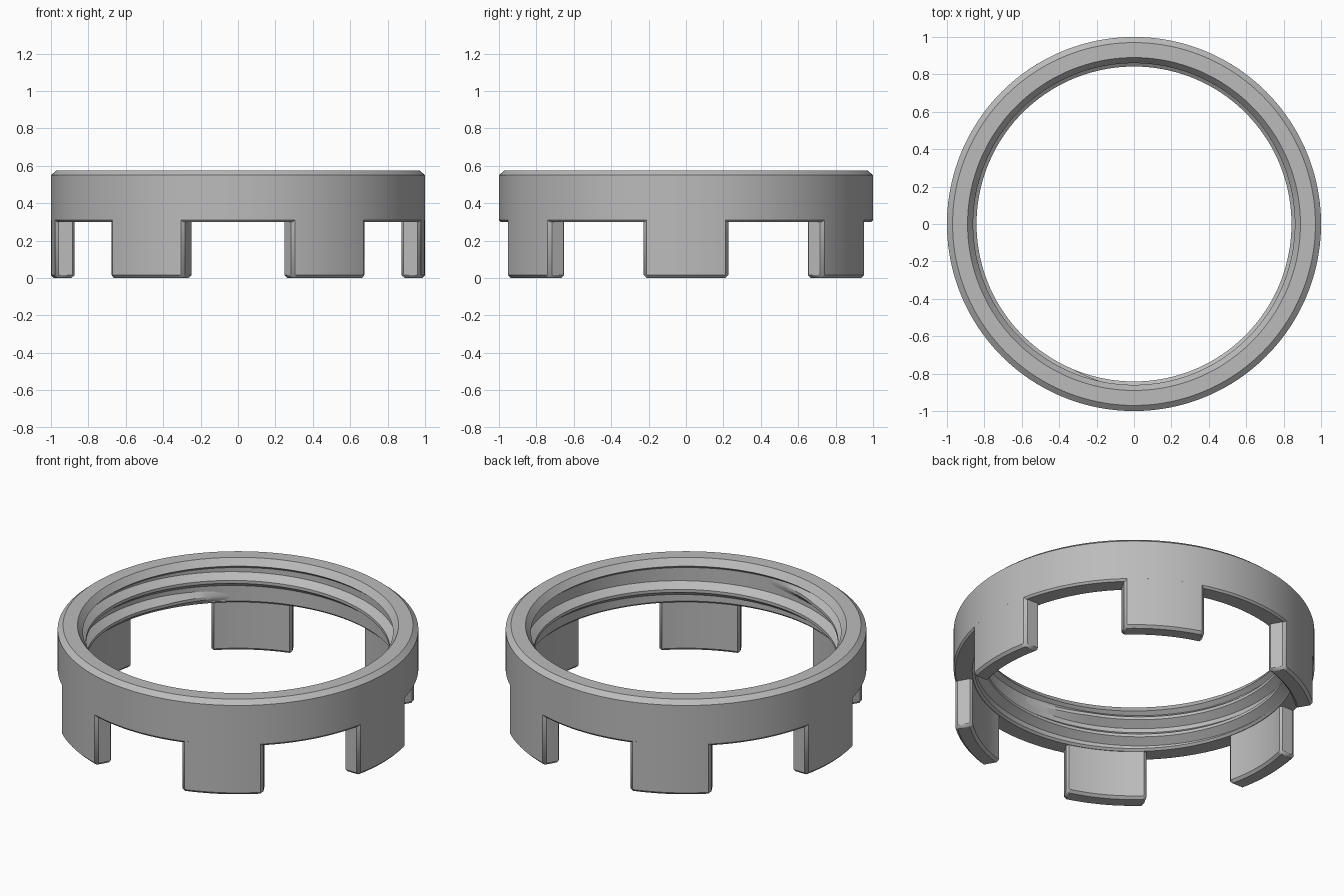
import bpy, bmesh, math

if "Cube" in bpy.data.objects:
    bpy.data.objects.remove(bpy.data.objects["Cube"])

grey = bpy.data.materials.new("plain grey")
grey.diffuse_color = (0.5, 0.5, 0.5, 1)
grey.use_nodes = True
grey.node_tree.nodes["Principled BSDF"].inputs["Base Color"].default_value = grey.diffuse_color


def finish(bm, name):
    bmesh.ops.recalc_face_normals(bm, faces=bm.faces)
    mesh = bpy.data.meshes.new(name)
    bm.to_mesh(mesh)
    bm.free()
    mesh.materials.append(grey)
    ob = bpy.data.objects.new(name, mesh)
    bpy.context.collection.objects.link(ob)
    return ob


def smooth(ob):
    bpy.ops.object.select_all(action='DESELECT')
    ob.select_set(True)
    bpy.context.view_layer.objects.active = ob
    bpy.ops.object.shade_smooth_by_angle(angle=math.radians(25))


def sweep(bm, sections, closed):
    """Skin a list of closed (x, y, z) sections."""
    rows = [[bm.verts.new(p) for p in s] for s in sections]
    n = len(rows[0])
    for i in range(len(rows) if closed else len(rows) - 1):
        a, b = rows[i], rows[(i + 1) % len(rows)]
        for j in range(n):
            k = (j + 1) % n
            bm.faces.new((a[j], a[k], b[k], b[j]))
    if not closed:
        bm.faces.new(rows[0])
        bm.faces.new(rows[-1])


def polar(r, t, z):
    return (r * math.cos(t), r * math.sin(t), z)


# Collar: lathed band with chamfered rims and a lipped bore
profile = [(0.99, 0.298), (1.0, 0.31), (1.0, 0.55), (0.97, 0.575),
           (0.89, 0.575), (0.86, 0.535), (0.885, 0.515), (0.885, 0.31),
           (0.897, 0.298)]
SEG = 192
bm = bmesh.new()
sweep(bm, [[polar(r, math.tau * i / SEG, z) for r, z in profile]
           for i in range(SEG)], True)
smooth(finish(bm, "collar"))

# Internal screw thread: helical ridge that fades out at both ends
PITCH, Z0, Z1 = 0.11, 0.338, 0.492
turns = (Z1 - Z0) / PITCH
steps = int(turns * 144)
sections = []
for i in range(steps + 1):
    f = i / steps
    fade = max(0.02, min(1, f * steps / 10, (1 - f) * steps / 10))
    z = Z0 + f * (Z1 - Z0)
    t = math.radians(135) + math.tau * (z - 0.45) / PITCH
    crest = 0.885 - 0.043 * fade
    low = max(z - 0.046, 0.304)
    sections.append([polar(0.89, t, low), polar(crest, t, max(z - 0.009, low + 0.01)),
                     polar(crest, t, z + 0.009), polar(0.89, t, z + 0.046)])
bm = bmesh.new()
sweep(bm, sections, False)
smooth(finish(bm, "thread"))

# Six parallel-sided tabs below the collar, open where they join it
HALF, COLS, TOP = 0.226, 16, 0.31
for n in range(6):
    bm = bmesh.new()
    ys = [-HALF + 2 * HALF * i / COLS for i in range(COLS + 1)]
    outline = [(math.sqrt(1 - y * y), y) for y in ys]
    outline += [(math.sqrt(0.81 - y * y), y) for y in reversed(ys)]
    base = [bm.verts.new((x, y, 0.005 * 0)) for x, y in outline]
    top = [bm.verts.new((x, y, TOP)) for x, y in outline]
    m = len(outline)
    for i in range(m):
        j = (i + 1) % m
        bm.faces.new((base[i], base[j], top[j], top[i]))
    bm.faces.new(base)
    bm.normal_update()
    tab = finish(bm, f"tab_{n + 1}")
    tab.rotation_euler.z = math.radians(60 * n)
    bevel = tab.modifiers.new("chamfer", 'BEVEL')
    bevel.width = 0.015
    bevel.segments = 1
    bevel.limit_method = 'ANGLE'
    bevel.angle_limit = math.radians(40)
    smooth(tab)
